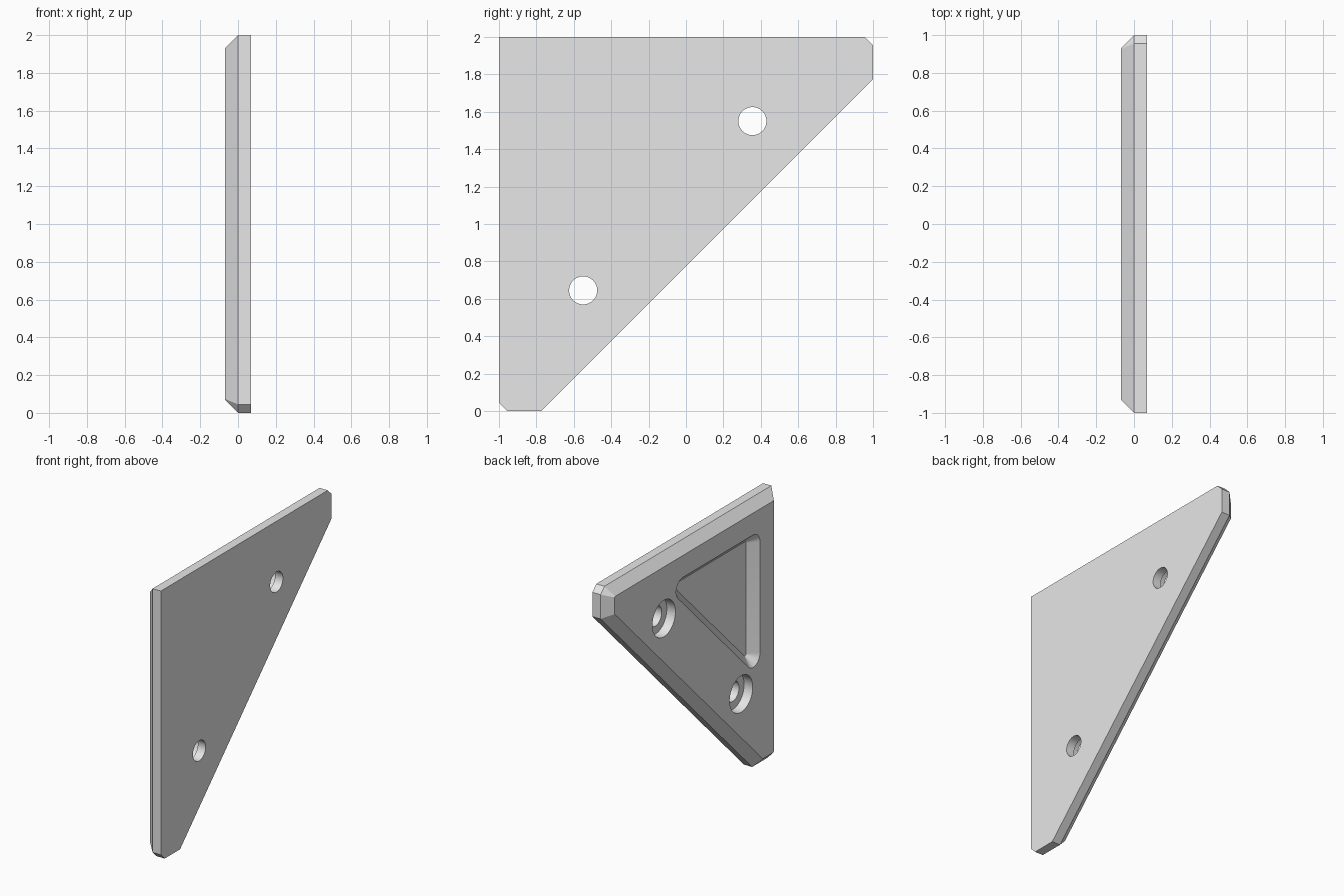
import bpy
import bmesh
from math import cos, sin, pi
from mathutils import Vector

if "Cube" in bpy.data.objects:
    bpy.data.objects.remove(bpy.data.objects["Cube"])

HALF = 0.0675          # half thickness, also the bevel width
SEGMENTS = 48


def loft(name, rings):
    """Closed solid through rings of (x, [(y, z), ...]) with equal point counts."""
    bm = bmesh.new()
    loops = [[bm.verts.new((x, y, z)) for y, z in ring] for x, ring in rings]
    for a, b in zip(loops, loops[1:]):
        for i in range(len(a)):
            j = (i + 1) % len(a)
            bm.faces.new((a[i], a[j], b[j], b[i]))
    bm.faces.new(loops[0])
    bm.faces.new(loops[-1])
    bmesh.ops.recalc_face_normals(bm, faces=bm.faces)
    mesh = bpy.data.meshes.new(name)
    bm.to_mesh(mesh)
    bm.free()
    obj = bpy.data.objects.new(name, mesh)
    bpy.context.collection.objects.link(obj)
    return obj


def inset(points, d):
    """Move every edge of a counter-clockwise convex outline inward by d."""
    pts = [Vector(p) for p in points]
    result = []
    for i, p in enumerate(pts):
        e1 = (p - pts[i - 1]).normalized()
        e2 = (pts[(i + 1) % len(pts)] - p).normalized()
        n1, n2 = Vector((-e1.y, e1.x)), Vector((-e2.y, e2.x))
        result.append(p + (n1 + n2) * d / (1 + n1.dot(n2)))
    return result


def circle(center, r):
    steps = [2 * pi * i / SEGMENTS for i in range(SEGMENTS)]
    return [(center[0] + r * cos(a), center[1] + r * sin(a)) for a in steps]


def rounded_triangle(core, r, steps=10):
    """Arcs of radius r around the corners of a core triangle."""
    spans = [(-0.25, 0.5), (0.5, 1.0), (1.0, 1.75)]
    ring = []
    for (y, z), (a0, a1) in zip(core, spans):
        for i in range(steps + 1):
            a = pi * (a0 + (a1 - a0) * i / steps)
            ring.append((y + r * cos(a), z + r * sin(a)))
    return ring


# Triangular plate with clipped tips and one bevelled side
outline = [(-1, 2), (-1, 0.045), (-0.955, 0), (-0.775, 0),
           (1, 1.775), (1, 1.955), (0.955, 2)]
plate = loft("corner_plate", [(HALF, outline), (0, outline),
                              (-HALF, inset(outline, HALF))])

# Sloped triangular recess
core = [(0.132, 1.69), (-0.69, 1.69), (-0.69, 0.868)]
rim = 0.08
cutters = [loft("recess_cutter", [
    (-HALF - 0.05, rounded_triangle(core, rim + 0.05)),
    (0, rounded_triangle(core, rim - HALF))])]

# Counterbored screw holes
for c in [(0.355, 1.55), (-0.55, 0.645)]:
    wide, narrow = circle(c, 0.135), circle(c, 0.075)
    cutters.append(loft("screw_hole_cutter", [
        (-0.2, wide), (0.003, wide), (0.003, narrow), (0.2, narrow)]))

# Cut the plate, then drop the cutters
bpy.context.view_layer.objects.active = plate
plate.select_set(True)
for cutter in cutters:
    cutter.hide_render = True
    mod = plate.modifiers.new("cut", "BOOLEAN")
    mod.operation = "DIFFERENCE"
    mod.solver = "EXACT"
    mod.object = cutter
    bpy.ops.object.modifier_apply(modifier=mod.name)
    bpy.data.objects.remove(cutter)

# Plain grey finish
grey = bpy.data.materials.new("light_grey")
grey.use_nodes = True
color = (0.8, 0.8, 0.8, 1)
grey.diffuse_color = color
grey.node_tree.nodes["Principled BSDF"].inputs["Base Color"].default_value = color
plate.data.materials.clear()
plate.data.materials.append(grey)
bpy.ops.object.shade_smooth_by_angle(angle=pi / 7)
